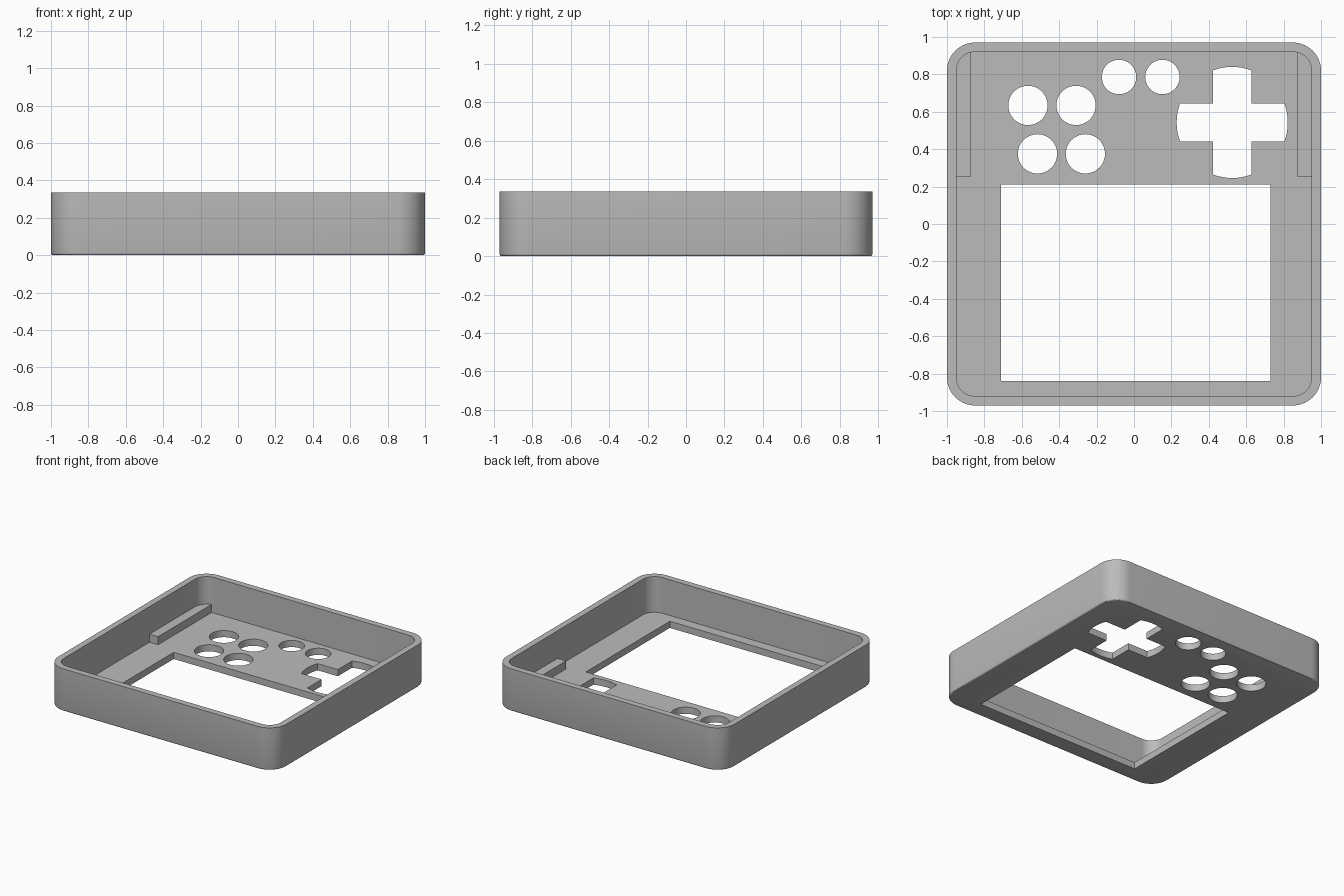
import bpy, bmesh, math

if "Cube" in bpy.data.objects:
    bpy.data.objects.remove(bpy.data.objects["Cube"])

HX, HY, H = 1.0, 0.97, 0.335      # half width, half depth, height
WALL, FLOOR, R = 0.05, 0.053, 0.15

grey = bpy.data.materials.new("plain grey")
grey.diffuse_color = (0.5, 0.5, 0.5, 1)
grey.use_nodes = True
grey.node_tree.nodes["Principled BSDF"].inputs["Base Color"].default_value = grey.diffuse_color


def prism(name, pts, z0, z1):
    """Extrude a closed outline from z0 to z1."""
    bm = bmesh.new()
    low = bm.faces.new([bm.verts.new((x, y, z0)) for x, y in pts])
    ext = bmesh.ops.extrude_face_region(bm, geom=[low])
    for v in ext["geom"]:
        if isinstance(v, bmesh.types.BMVert):
            v.co.z = z1
    bmesh.ops.recalc_face_normals(bm, faces=bm.faces)
    me = bpy.data.meshes.new(name)
    bm.to_mesh(me)
    bm.free()
    me.materials.append(grey)
    ob = bpy.data.objects.new(name, me)
    bpy.context.collection.objects.link(ob)
    return ob


def arc(cx, cy, r, a0, a1, n):
    return [(cx + r * math.cos(a0 + (a1 - a0) * i / n),
             cy + r * math.sin(a0 + (a1 - a0) * i / n)) for i in range(n + 1)]


def rounded(hx, hy, r, n=14):
    pts = []
    for k, (sx, sy) in enumerate([(1, 1), (-1, 1), (-1, -1), (1, -1)]):
        pts += arc(sx * (hx - r), sy * (hy - r), r, k * math.pi / 2, (k + 1) * math.pi / 2, n)
    return pts


def rect(x0, x1, y0, y1):
    return [(x0, y0), (x1, y0), (x1, y1), (x0, y1)]


def circle(cx, cy, r, n=48):
    return arc(cx, cy, r, 0, math.tau, n)[:-1]


def cross(cx, cy, r, w):
    """Plus shape whose arm ends lie on one circle."""
    a = math.asin(w / r)
    pts = []
    for k in range(4):
        q = k * math.pi / 2
        pts += arc(cx, cy, r, q - a, q + a, 8)
        pts.append((cx + w * math.sqrt(2) * math.cos(q + math.pi / 4),
                    cy + w * math.sqrt(2) * math.sin(q + math.pi / 4)))
    return pts


# Tray body with a softened bottom edge
case = prism("case_shell", rounded(HX, HY, R), 0, H)
bm = bmesh.new()
bm.from_mesh(case.data)
rim = [e for e in bm.edges if all(v.co.z < 0.001 for v in e.verts)]
bmesh.ops.bevel(bm, geom=rim, offset=0.012, segments=3, profile=0.5, affect='EDGES')
bm.to_mesh(case.data)
bm.free()

# Cavity, screen window, button holes and direction pad opening
cutters = [
    prism("cavity_cutter", rounded(HX - WALL, HY - WALL, R - WALL), FLOOR, 1),
    prism("screen_cutter", rect(-0.71, 0.73, -0.84, 0.21), -0.2, 0.2),
    prism("pad_cutter", cross(0.525, 0.543, 0.297, 0.102), -0.2, 0.2),
]
for x, y, r in [(-0.567, 0.634, 0.105), (-0.31, 0.634, 0.105),
                (-0.516, 0.375, 0.105), (-0.26, 0.375, 0.105),
                (-0.08, 0.786, 0.092), (0.152, 0.786, 0.092)]:
    cutters.append(prism("button_cutter", circle(x, y, r), -0.2, 0.2))

bpy.context.view_layer.objects.active = case
for c in cutters:
    m = case.modifiers.new("cut", 'BOOLEAN')
    m.operation, m.solver, m.object = 'DIFFERENCE', 'EXACT', c
    bpy.ops.object.modifier_apply(modifier=m.name)
    bpy.data.objects.remove(c)

case.select_set(True)
bpy.ops.object.shade_smooth_by_angle(angle=math.radians(30))

# Support ledges along both side walls, sunk slightly into wall and floor
for side, s in (("left", -1), ("right", 1)):
    xs = sorted((s * 0.875, s * 0.952))
    prism(side + "_ledge", rect(xs[0], xs[1], 0.25, 0.922), FLOOR - 0.01, 0.117)
